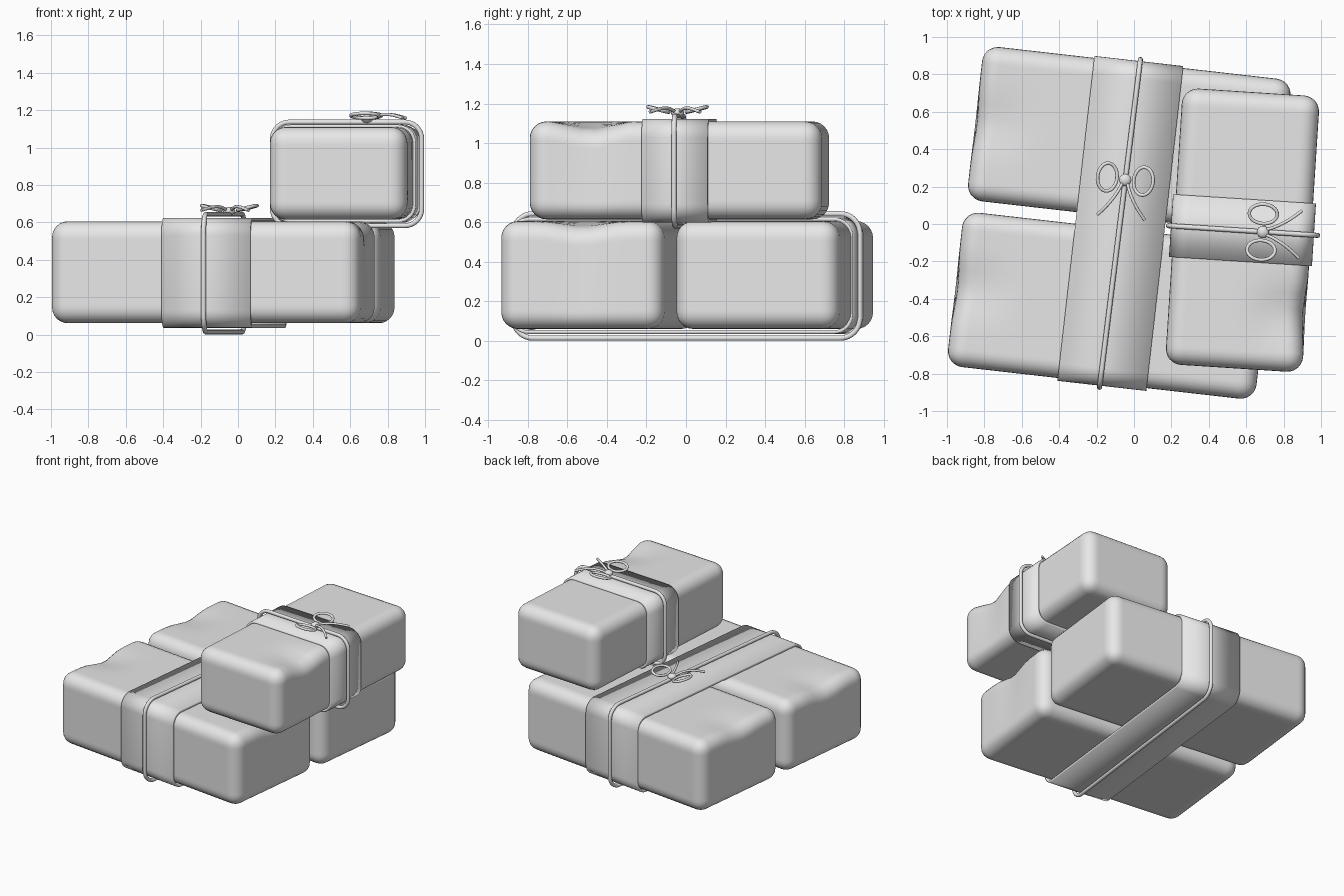
import bpy, bmesh, math
from mathutils import Matrix, Vector

cube = bpy.data.objects.get("Cube")
if cube:
    bpy.data.objects.remove(cube, do_unlink=True)

# Single plain grey
GREY = (0.8, 0.8, 0.8, 1)
mat = bpy.data.materials.new("plain_grey")
mat.use_nodes = True
mat.diffuse_color = GREY
mat.node_tree.nodes["Principled BSDF"].inputs["Base Color"].default_value = GREY


def place(name, data, loc, deg):
    data.materials.append(mat)
    obj = bpy.data.objects.new(name, data)
    bpy.context.collection.objects.link(obj)
    obj.location = loc
    obj.rotation_euler.z = math.radians(deg)
    return obj


def shade(obj, angle=40):
    bpy.ops.object.select_all(action='DESELECT')
    obj.select_set(True)
    bpy.context.view_layer.objects.active = obj
    bpy.ops.object.shade_smooth_by_angle(angle=math.radians(angle))


def parcel(name, size, loc, deg, dents):
    """Soft-edged block; dents are (side, position along y, depth)."""
    bm = bmesh.new()
    bmesh.ops.create_cube(bm, size=1, matrix=Matrix.Diagonal((*size, 1)))
    bmesh.ops.bevel(bm, geom=bm.edges[:], offset=0.085, segments=6,
                    profile=0.5, affect='EDGES')
    # Grid cuts so the top can sag
    for axis in range(3):
        normal = Vector([int(i == axis) for i in range(3)])
        reach = size[axis] / 2 - 0.1
        count = max(3, round(size[axis] / 0.09))
        for i in range(count + 1):
            at = normal * (reach * (2 * i / count - 1))
            bmesh.ops.bisect_plane(bm, geom=bm.verts[:] + bm.edges[:] + bm.faces[:],
                                   plane_co=at, plane_no=normal, dist=0.001)
    for v in bm.verts:
        start = v.co.copy()
        for side, pos, depth in dents:
            along = max(0, 1 - abs(start.y - pos) / 0.2)
            inward = max(0, 1 - (size[0] / 2 - side * start.x) / 0.32)
            high = max(0, min(1, 0.5 + start.z / size[2]))
            v.co.z -= depth * along * inward * high
            v.co.x -= side * depth * 0.4 * along * inward * high
    mesh = bpy.data.meshes.new(name)
    bm.to_mesh(mesh)
    bm.free()
    shade(place(name, mesh, loc, deg))


def rounded_loop(half_len, z_low, z_high, radius, steps=8):
    """Closed rounded rectangle in the YZ plane."""
    pts = []
    corners = ((1, 1), (-1, 1), (-1, -1), (1, -1))
    for k, (sy, sz) in enumerate(corners):
        cy = sy * (half_len - radius)
        cz = z_high - radius if sz > 0 else z_low + radius
        for i in range(steps + 1):
            a = math.pi / 2 * (k + i / steps)
            pts.append(Vector((0, cy + radius * math.cos(a), cz + radius * math.sin(a))))
    return pts


def band(name, half_len, z_low, z_high, width, loc, deg):
    bm = bmesh.new()
    loop = rounded_loop(half_len, z_low, z_high, 0.095)
    rows = [[bm.verts.new(p + Vector((s * width / 2, 0, 0))) for p in loop] for s in (-1, 1)]
    for i in range(len(loop)):
        j = (i + 1) % len(loop)
        bm.faces.new((rows[0][i], rows[0][j], rows[1][j], rows[1][i]))
    bmesh.ops.recalc_face_normals(bm, faces=bm.faces[:])
    mesh = bpy.data.meshes.new(name)
    bm.to_mesh(mesh)
    bm.free()
    obj = place(name, mesh, loc, deg)
    solid = obj.modifiers.new("thickness", 'SOLIDIFY')
    solid.thickness = 0.018
    solid.offset = -1
    shade(obj)


def cord(name, pts, radius, closed, loc, deg):
    curve = bpy.data.curves.new(name, 'CURVE')
    curve.dimensions = '3D'
    curve.bevel_depth = radius
    curve.bevel_resolution = 3
    curve.use_fill_caps = True
    spline = curve.splines.new('POLY')
    spline.points.add(len(pts) - 1)
    for point, co in zip(spline.points, pts):
        point.co = (*co, 1)
    spline.use_cyclic_u = closed
    place(name, curve, loc, deg)


def bow(name, loc, deg):
    for s, side in ((-1, "left"), (1, "right")):
        # Upturned oval loop
        loop = []
        for i in range(28):
            a = math.tau * i / 28
            x = 0.097 + 0.052 * math.cos(a)
            loop.append((s * x, 0.005 + 0.075 * math.sin(a), 0.004 + 0.25 * (x - 0.045)))
        cord(f"{name}_{side}_loop", loop, 0.0095, True, loc, deg)
        # Loose tail
        tail = []
        for i in range(11):
            t = i / 10
            tail.append((s * (0.012 + 0.055 * t + 0.06 * t * t), -0.01 - 0.19 * t,
                         0.004 + 0.02 * math.sin(math.pi * t)))
        cord(f"{name}_{side}_tail", tail, 0.0085, False, loc, deg)
    # Knot
    bm = bmesh.new()
    bmesh.ops.create_uvsphere(bm, u_segments=16, v_segments=10, radius=0.03,
                              matrix=Matrix.Diagonal((1.1, 1.1, 0.75, 1)))
    mesh = bpy.data.meshes.new(name + "_knot")
    bm.to_mesh(mesh)
    bm.free()
    shade(place(name + "_knot", mesh, loc, deg), 60)


# Three wrapped parcels
LOW, TOP = -6.5, -3.7
parcel("front_parcel", (1.66, 0.83, 0.545), (-0.132, -0.437, 0.333), LOW,
       [(-1, 0, 0.045), (1, 0, 0.04)])
parcel("back_parcel", (1.66, 0.83, 0.545), (-0.025, 0.449, 0.333), LOW, [(-1, 0, 0.035)])
parcel("top_parcel", (0.735, 1.48, 0.495), (0.58, -0.033, 0.862), TOP, [(1, -0.43, 0.06)])

# Paper bands
band("lower_band", 0.874, 0.036, 0.624, 0.478, (-0.073, 0.003, 0), LOW)
band("upper_band", 0.383, 0.598, 1.122, 0.335, (0.58, -0.033, 0), TOP - 90)

# Tied cords
cord("lower_cord", rounded_loop(0.883, 0.014, 0.643, 0.1), 0.0135, True,
     (-0.075, 0.003, 0), -7.1)
cord("upper_cord", rounded_loop(0.4, 0.582, 1.136, 0.09), 0.0135, True,
     (0.583, -0.035, 0), TOP - 90)

# Bows
bow("lower_bow", (-0.047, 0.235, 0.66), LOW)
bow("upper_bow", (0.69, -0.043, 1.153), TOP + 90)
